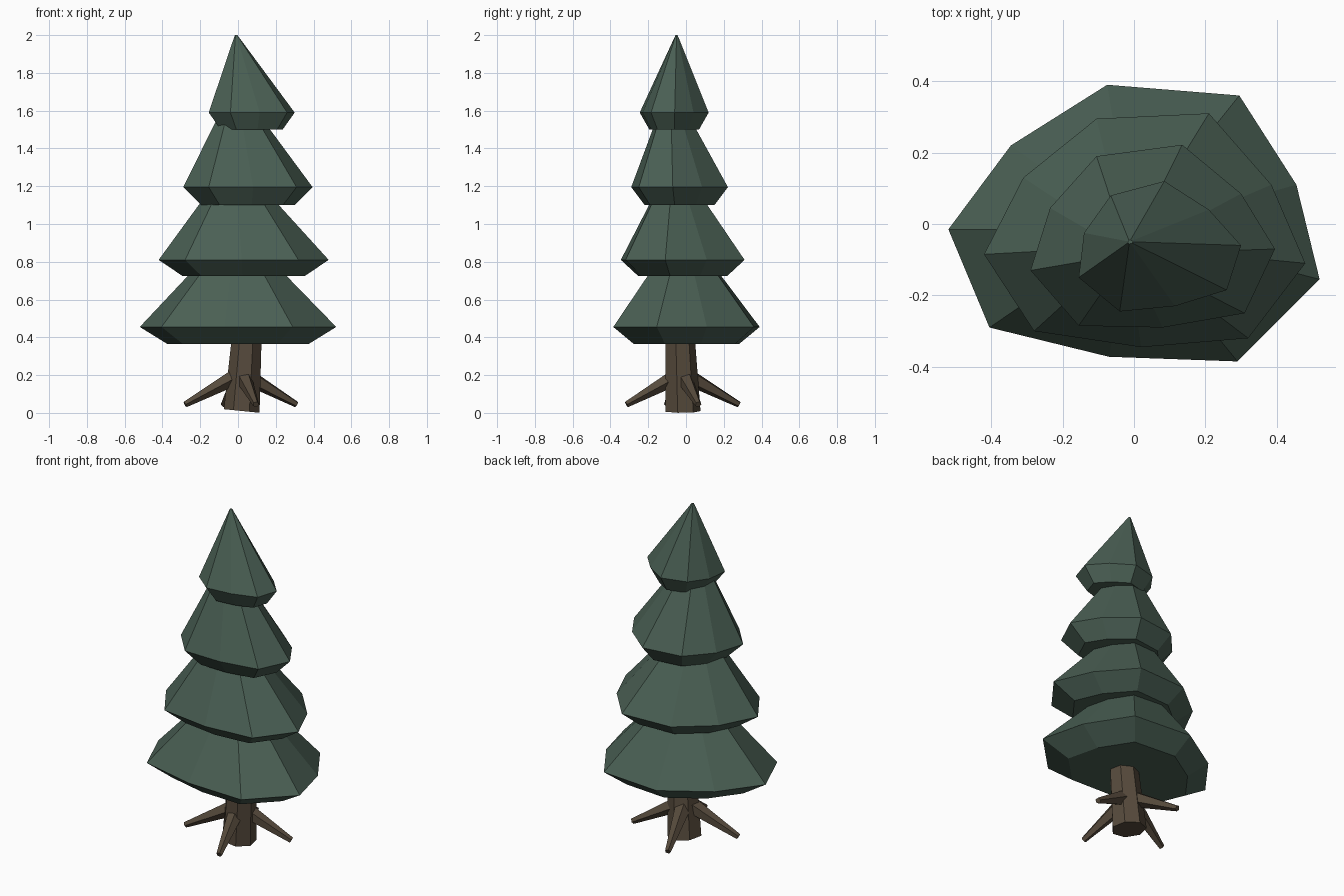
import bpy
import bmesh
from math import sin, cos, tau
from mathutils import Vector

default_cube = bpy.data.objects.get("Cube")
if default_cube:
    bpy.data.objects.remove(default_cube, do_unlink=True)


def make_material(name, colour):
    material = bpy.data.materials.new(name)
    material.use_nodes = True
    material.diffuse_color = colour
    shader = next(n for n in material.node_tree.nodes if n.type == "BSDF_PRINCIPLED")
    shader.inputs["Base Color"].default_value = colour
    shader.inputs["Roughness"].default_value = 1
    return material


needle_green = make_material("needle_green", (0.068, 0.115, 0.088, 1))
bark_brown = make_material("bark_brown", (0.095, 0.07, 0.046, 1))


def loft(name, rings, material):
    """Skin a list of equal-length point rings and cap both ends."""
    mesh = bpy.data.meshes.new(name)
    bm = bmesh.new()
    loops = [[bm.verts.new(point) for point in ring] for ring in rings]
    count = len(loops[0])
    for lower, upper in zip(loops, loops[1:]):
        for i in range(count):
            j = (i + 1) % count
            bm.faces.new((lower[i], lower[j], upper[j], upper[i]))
    bm.faces.new(loops[0])
    bm.faces.new(loops[-1])
    bmesh.ops.recalc_face_normals(bm, faces=bm.faces)
    bm.to_mesh(mesh)
    bm.free()
    mesh.materials.append(material)
    obj = bpy.data.objects.new(name, mesh)
    bpy.context.collection.objects.link(obj)
    return obj


def circle_ring(centre, radius, sides, axis=Vector((0, 0, 1)), turn=0.0):
    """Points of a regular polygon facing along the given axis."""
    rotation = axis.to_track_quat("Z", "Y")
    ring = []
    for i in range(sides):
        angle = tau * i / sides + turn
        offset = Vector((cos(angle), sin(angle), 0)) * radius
        ring.append(Vector(centre) + rotation @ offset)
    return ring


def outline_ring(outline, scale, z, centre=None):
    """Copy of an outline, scaled about its middle and optionally moved."""
    xs, ys = zip(*outline)
    middle = Vector(((min(xs) + max(xs)) / 2, (min(ys) + max(ys)) / 2))
    target = Vector(centre) if centre else middle
    ring = []
    for point in outline:
        p = target + (Vector(point) - middle) * scale
        ring.append(Vector((p.x, p.y, z)))
    return ring


def add_tier(name, outline, heights, top_scale, top_centre):
    """One skirt of foliage: tucked-in underside, wide rim, sloping roof."""
    bottom, rim, top = heights
    rings = [
        outline_ring(outline, 0.72, bottom),
        outline_ring(outline, 1, rim),
        outline_ring(outline, top_scale, top, top_centre),
    ]
    return loft(name, rings, needle_green)


# Foliage skirts, each an irregular nine-sided outline
add_tier(
    "foliage_bottom",
    [(-.52, -.015), (-.345, .22), (-.075, .39), (.295, .36), (.455, .11),
     (.52, -.155), (.29, -.385), (-.07, -.372), (-.405, -.29)],
    heights=(.365, .455, .77), top_scale=.42, top_centre=(-.005, -.01))
add_tier(
    "foliage_lower_middle",
    [(-.42, -.085), (-.31, .13), (-.105, .295), (.21, .31), (.385, .11),
     (.48, -.11), (.32, -.32), (.02, -.345), (-.28, -.3)],
    heights=(.725, .81, 1.145), top_scale=.39, top_centre=(0, -.045))
add_tier(
    "foliage_upper_middle",
    [(-.29, -.13), (-.235, .045), (-.105, .19), (.135, .222), (.3, .085),
     (.395, -.07), (.31, -.25), (.08, -.29), (-.155, -.285)],
    heights=(1.1, 1.195, 1.545), top_scale=.37, top_centre=(.01, -.065))
add_tier(
    "foliage_top",
    [(-.155, -.15), (-.14, -.025), (-.065, .08), (.085, .12), (.21, .04),
     (.3, -.06), (.26, -.185), (.115, -.23), (-.04, -.245)],
    heights=(1.5, 1.59, 2), top_scale=.03, top_centre=(-.01, -.05))

# Leaning trunk with a slightly tilted foot
trunk_foot = circle_ring((.02, -.02, .01), .097, 7, turn=.2)
for point in trunk_foot:
    point.z -= (point.x - .02) * .1
trunk_head = circle_ring((.048, -.035, .42), .08, 7, turn=.2)
loft("trunk", [trunk_foot, trunk_head], bark_brown)

# Four tapering roots spread around the trunk
root_start = Vector((.02, -.02, .21))
root_tips = {
    "left": (.31, .065, .045),
    "right": (-.28, -.1, .045),
    "front": (.095, -.315, .045),
    "back": (-.075, .28, .045),
}
for side, tip in root_tips.items():
    tip = Vector(tip)
    direction = (tip - root_start).normalized()
    rings = [circle_ring(root_start, .05, 5, direction),
             circle_ring(tip, .017, 5, direction)]
    loft("root_" + side, rings, bark_brown)
